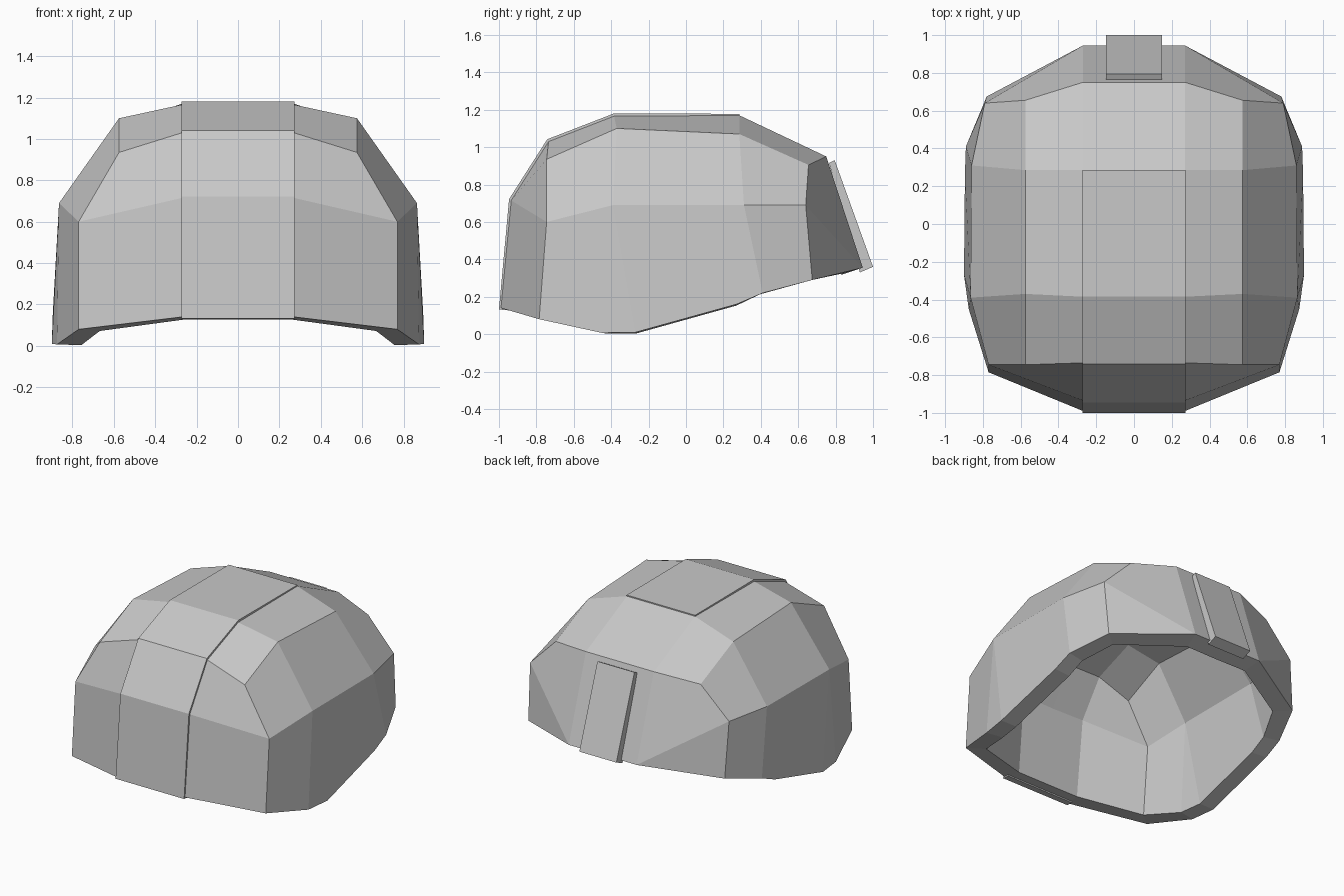
import bpy, bmesh
from mathutils import Vector

cube = bpy.data.objects.get("Cube")
if cube:
    bpy.data.objects.remove(cube)

GREY = (0.58, 0.58, 0.58, 1)
mat = bpy.data.materials.new("mid grey")
mat.use_nodes = True
mat.diffuse_color = GREY
mat.node_tree.nodes["Principled BSDF"].inputs["Base Color"].default_value = GREY
mat.node_tree.nodes["Principled BSDF"].inputs["Roughness"].default_value = 0.8


def half_panel(name, pts, faces, thickness):
    """Mirrored panel, thickened inwards."""
    bm = bmesh.new()
    verts = {k: bm.verts.new(p) for k, p in pts.items()}
    for names in faces:
        f = bm.faces.new([verts[n] for n in names.split()])
        f.normal_update()
        # keep every face pointing away from the middle
        if f.normal.dot(f.calc_center_median() - Vector((0, 0, 0.35))) < 0:
            f.normal_flip()
    me = bpy.data.meshes.new(name)
    bm.to_mesh(me)
    bm.free()
    me.materials.append(mat)
    ob = bpy.data.objects.new(name, me)
    bpy.context.collection.objects.link(ob)
    mirror = ob.modifiers.new("mirror", "MIRROR")
    mirror.use_clip = True
    solid = ob.modifiers.new("thickness", "SOLIDIFY")
    solid.thickness = thickness
    solid.offset = -1
    solid.use_even_offset = True
    return ob


# centre profile from the front rim to the rear rim, as (y, z)
profile = [(-0.99, 0.14), (-0.935, 0.715), (-0.735, 1.03),
           (-0.385, 1.166), (0.285, 1.17), (0.75, 0.95), (0.945, 0.355)]
pts = {}
for i, (y, z) in enumerate(profile):
    pts[f"m{i}"] = (0, y, z)
    pts[f"c{i}"] = (0.27, y, z)

# shoulder, side and rim points
pts.update({
    "s2": (0.575, -0.745, 0.935), "s3": (0.575, -0.37, 1.1),
    "s4": (0.575, 0.285, 1.07), "s5": (0.575, 0.655, 0.905),
    "t2": (0.77, -0.745, 0.6), "t3": (0.865, -0.39, 0.69),
    "t4": (0.86, 0.31, 0.69), "t5": (0.79, 0.64, 0.69),
    "b1": (0.77, -0.785, 0.08), "b2": (0.875, -0.45, 0.007),
    "b3": (0.9, -0.27, 0.01), "b4": (0.895, 0.27, 0.16),
    "b5": (0.89, 0.41, 0.22), "b6": (0.78, 0.675, 0.29),
})
faces = [f"m{i} c{i} c{i+1} m{i+1}" for i in range(6)]
faces += [f"c{i} s{i} s{i+1} c{i+1}" for i in (2, 3, 4)]
faces += [f"s{i} t{i} t{i+1} s{i+1}" for i in (2, 3, 4)]
faces += ["c0 b1 t2 c1", "c1 t2 s2 c2",
          "b1 b2 t3 t2", "b2 b3 t3", "b3 b4 b5 t4 t3", "b5 b6 t5 t4",
          "c6 b6 t5", "c5 s5 t5 c6"]
half_panel("shell", pts, faces, 0.12)

# slightly raised centre band over brow and crown
band = [(-1.0, 0.132), (-0.946, 0.722), (-0.742, 1.042),
        (-0.385, 1.18), (0.285, 1.178)]
band_pts = {}
for i, (y, z) in enumerate(band):
    band_pts[f"m{i}"] = (0, y, z)
    band_pts[f"c{i}"] = (0.272, y, z)
half_panel("centre_band", band_pts,
           [f"m{i} c{i} c{i+1} m{i+1}" for i in range(4)], 0.05)

# rear tab: extruded side profile
bm = bmesh.new()
tab = [(0.795, 0.93), (1.0, 0.36), (0.93, 0.33), (0.765, 0.915)]
face = bm.faces.new([bm.verts.new((-0.147, y, z)) for y, z in tab])
ext = bmesh.ops.extrude_face_region(bm, geom=[face])
bmesh.ops.translate(bm, vec=(0.294, 0, 0),
                    verts=[g for g in ext["geom"] if isinstance(g, bmesh.types.BMVert)])
bmesh.ops.recalc_face_normals(bm, faces=bm.faces)
me = bpy.data.meshes.new("rear_tab")
bm.to_mesh(me)
bm.free()
me.materials.append(mat)
bpy.context.collection.objects.link(bpy.data.objects.new("rear_tab", me))
